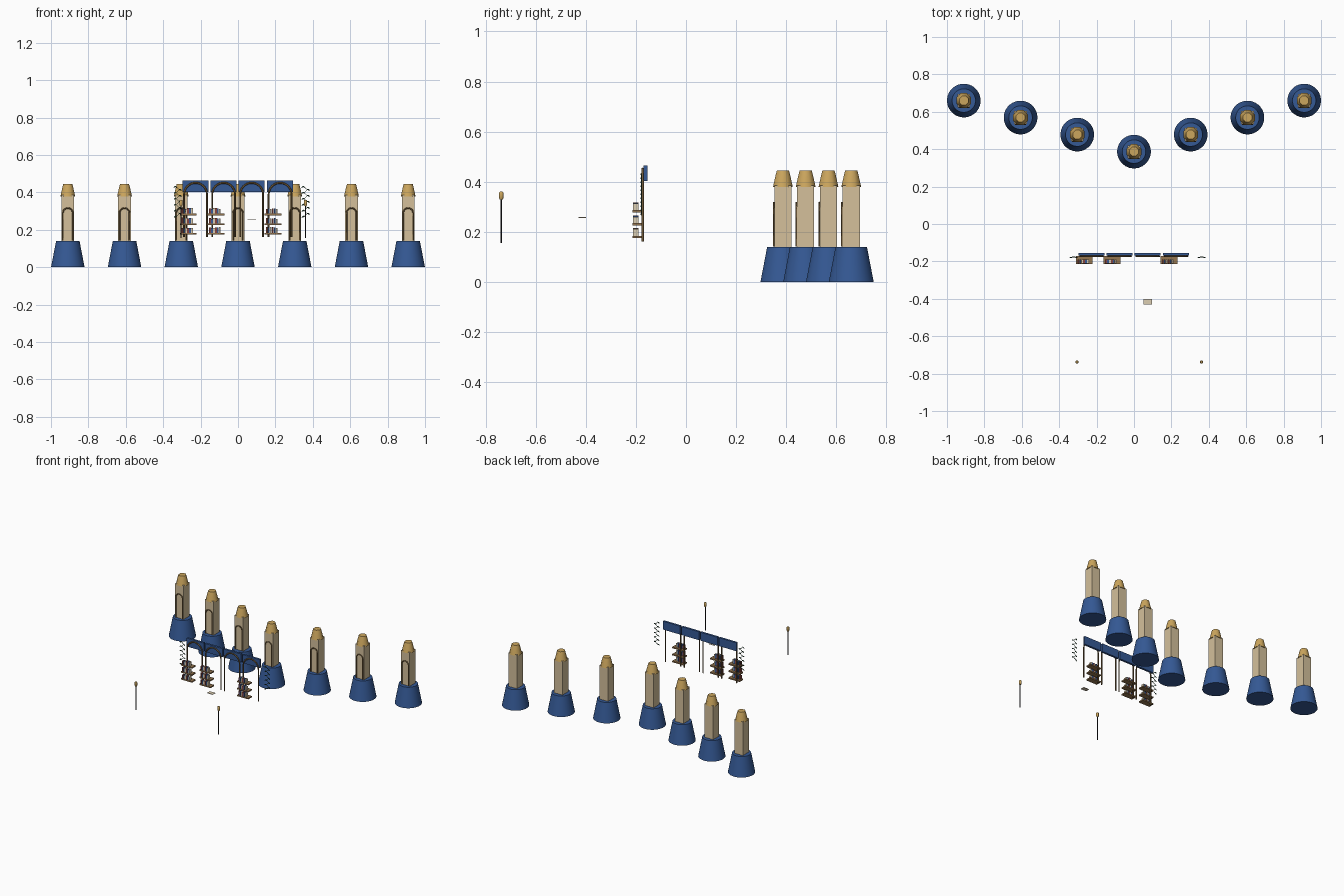
import bpy, bmesh, math, random
from mathutils import Vector, Matrix

if "Cube" in bpy.data.objects:
    bpy.data.objects.remove(bpy.data.objects["Cube"])
random.seed(4)


def mat(name, r, g, b):
    m = bpy.data.materials.new(name)
    m.diffuse_color = (r, g, b, 1)
    m.use_nodes = True
    m.node_tree.nodes["Principled BSDF"].inputs["Base Color"].default_value = m.diffuse_color
    return m


BLUE = mat("blue", 0.035, 0.10, 0.30)
STONE = mat("sandstone", 0.66, 0.53, 0.33)
GOLD = mat("gold", 0.60, 0.38, 0.11)
BRONZE = mat("bronze", 0.16, 0.10, 0.04)
WOOD = mat("wood", 0.30, 0.18, 0.08)
IRON = mat("iron", 0.015, 0.015, 0.02)
GREEN = mat("green", 0.03, 0.09, 0.05)
RED = mat("red", 0.25, 0.06, 0.05)
PAPER = mat("paper", 0.72, 0.62, 0.45)


def finish(bm, name, m, smooth=False):
    bmesh.ops.recalc_face_normals(bm, faces=bm.faces)
    me = bpy.data.meshes.new(name)
    bm.to_mesh(me)
    bm.free()
    me.materials.append(m)
    ob = bpy.data.objects.new(name, me)
    bpy.context.collection.objects.link(ob)
    if smooth:
        bpy.ops.object.select_all(action='DESELECT')
        ob.select_set(True)
        bpy.context.view_layer.objects.active = ob
        bpy.ops.object.shade_smooth_by_angle(angle=math.radians(50))
    return ob


def box(name, m, x0, x1, y0, y1, z0, z1):
    bm = bmesh.new()
    c = Vector(((x0 + x1) / 2, (y0 + y1) / 2, (z0 + z1) / 2))
    bmesh.ops.create_cube(bm, size=1, matrix=Matrix.Translation(c) @
                          Matrix.Diagonal((x1 - x0, y1 - y0, z1 - z0, 1)))
    return finish(bm, name, m)


def lathe(name, m, x, y, profile, sides, smooth=True):
    """Closed solid of revolution from (radius, z) pairs."""
    bm = bmesh.new()
    rings = []
    for r, z in profile:
        ang = [2 * math.pi * (i + 0.5) / sides for i in range(sides)]
        rings.append([bm.verts.new((x + r * math.cos(a), y + r * math.sin(a), z)) for a in ang])
    for lo, hi in zip(rings, rings[1:]):
        for i in range(sides):
            j = (i + 1) % sides
            bm.faces.new((lo[i], lo[j], hi[j], hi[i]))
    bm.faces.new(rings[0])
    bm.faces.new(rings[-1])
    return finish(bm, name, m, smooth)


def tube(name, m, pts, r):
    cu = bpy.data.curves.new(name, 'CURVE')
    cu.dimensions = '3D'
    cu.bevel_depth = r
    cu.bevel_resolution = 1
    cu.use_fill_caps = True
    sp = cu.splines.new('POLY')
    sp.points.add(len(pts) - 1)
    for p, co in zip(sp.points, pts):
        p.co = (*co, 1)
    cu.materials.append(m)
    ob = bpy.data.objects.new(name, cu)
    bpy.context.collection.objects.link(ob)
    bpy.ops.object.select_all(action='DESELECT')
    ob.select_set(True)
    bpy.context.view_layer.objects.active = ob
    bpy.ops.object.convert(target='MESH')


def arch(name, x, y, half, foot, spring, r):
    pts = [(x - half, y, foot)]
    for i in range(17):
        a = math.pi * (1 - i / 16)
        pts.append((x + half * math.cos(a), y, spring + half * math.sin(a)))
    pts.append((x + half, y, foot))
    tube(name, BRONZE, pts, r)


# V-shaped row of seven towers
for i in range(-3, 4):
    x, y = i * 0.3033, 0.387 + abs(i) * 0.091
    lathe("tower_base", BLUE, x, y, [(0.09, 0), (0.063, 0.14)], 32)
    box("tower_shaft", STONE, x - 0.034, x + 0.034, y - 0.034, y + 0.034, 0.14, 0.385)
    lathe("tower_roof", GOLD, x, y, [(0.043, 0.378), (0.031, 0.428), (0.026, 0.445)], 8)
    arch("tower_arch", x, y - 0.037, 0.026, 0.142, 0.29, 0.004)

# arcade: four panels, each with an arch on slender posts
for x in (-0.227, -0.077, 0.073, 0.225):
    box("arcade_panel", BLUE, x - 0.07, x + 0.07, -0.169, -0.154, 0.403, 0.464)
    arch("arcade_arch", x, -0.173, 0.061, 0.162, 0.39, 0.005)

# bookshelves with rows of books
for x in (-0.266, -0.117, 0.187):
    for z in (0.18, 0.23, 0.282):
        box("shelf_board", WOOD, x - 0.045, x + 0.045, -0.213, -0.172, z - 0.005, z + 0.004)
        for k in range(6):
            bx = x - 0.037 + k * 0.0105
            h = random.uniform(0.024, 0.031)
            box("book", (RED, BLUE, PAPER)[k % 3], bx, bx + 0.009, -0.211, -0.189,
                z + 0.004, z + 0.004 + h)

# hanging vines at both ends of the arcade
for x in (-0.322, 0.362):
    pts = [(x + (0.009 if k % 2 else -0.009), -0.177, 0.43 - k * 0.016) for k in range(11)]
    tube("vine_stem", GREEN, pts, 0.0022)
    for k, p in enumerate(pts):
        s = 1 if k % 2 else -1
        bm = bmesh.new()
        bmesh.ops.create_icosphere(
            bm, subdivisions=1, radius=1,
            matrix=Matrix.Translation((p[0] + s * 0.006, p[1] - 0.002, p[2])) @
            Matrix.Rotation(s * 0.5, 4, 'Y') @ Matrix.Diagonal((0.009, 0.0025, 0.0045, 1)))
        finish(bm, "vine_leaf", GREEN)

# floating page
box("page", PAPER, 0.052, 0.097, -0.43, -0.40, 0.255, 0.258)

# lamps
for x in (-0.305, 0.361):
    lathe("lamp_post", IRON, x, -0.738, [(0.0035, 0.155), (0.0035, 0.332)], 8)
    lathe("lamp_head", GOLD, x, -0.738, [(0.006, 0.328), (0.009, 0.334), (0.009, 0.356), (0.006, 0.36)], 8)
